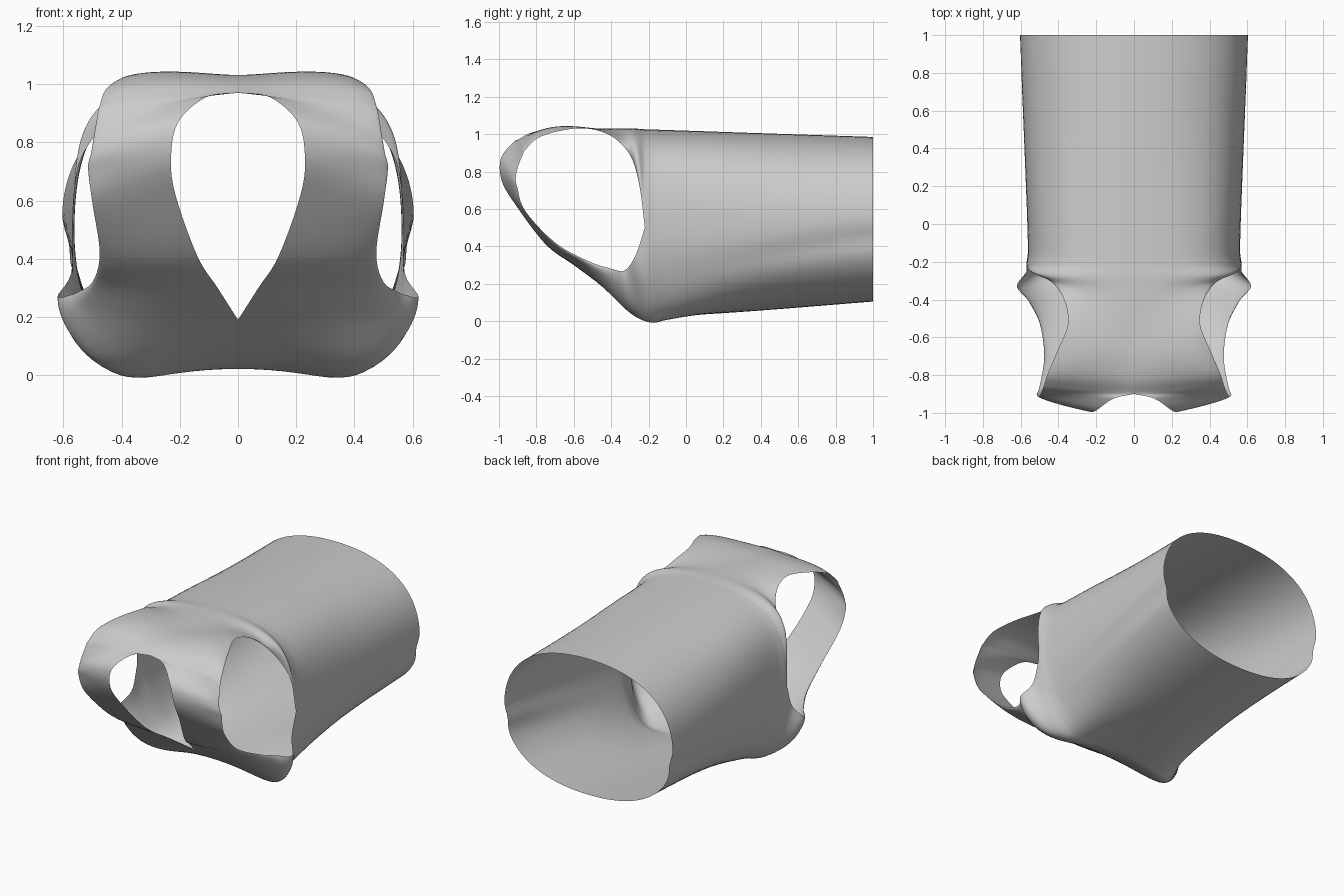
import bpy
import bmesh
from math import sin, pi, exp
from mathutils import Vector

STEPS = 5      # rows between two stations
ACROSS = 24    # faces from the centre line to the side

if "Cube" in bpy.data.objects:
    bpy.data.objects.remove(bpy.data.objects["Cube"])

# Side seam, shared by the back and front panels: hem to underarm
seam = [(.605, 1, .53), (.58, .4, .52), (.562, -.1, .5), (.57, -.22, .5)]
back_centre = [(0, 1, .985), (0, .4, 1.005), (0, -.1, 1.022), (0, -.22, 1.026)]
front_centre = [(0, 1, .105), (0, .4, .057), (0, 0, .03), (0, -.1, .022)]

# Each station: centre or neck edge, then armhole edge
neck_back = ((0, -.90, .97), (.48, -.865, .91))
neck_point = ((0, -.45, .19), (.56, -.40, .28))
yoke = [
    (back_centre[-1], seam[-1]),
    ((0, -.28, 1.03), (.545, -.25, .73)),
    ((0, -.35, 1.03), (.44, -.30, .89)),
    ((0, -.44, 1.03), (.37, -.40, .99)),
    ((0, -.56, 1.03), (.35, -.53, 1.03)),
    ((0, -.70, 1.03), (.40, -.66, 1.02)),
    ((0, -.82, 1.01), (.455, -.79, .98)),
    neck_back,
]
strap = [
    neck_back,
    ((.11, -.925, .955), (.495, -.90, .82)),
    ((.205, -.99, .87), (.505, -.91, .76)),
    ((.23, -.985, .75), (.515, -.90, .71)),
    ((.215, -.91, .62), (.50, -.86, .59)),
    ((.14, -.75, .41), (.475, -.70, .42)),
    ((.07, -.60, .30), (.50, -.52, .32)),
    neck_point,
]
chest = [
    neck_point,
    ((0, -.30, .08), (.62, -.33, .27)),
    ((0, -.18, .027), (.573, -.27, .35)),
    (front_centre[-1], seam[-1]),
]


def smooth_path(points):
    """Catmull-Rom path through all points."""
    pts = [Vector(p) for p in points]
    pts = [pts[0] * 2 - pts[1]] + pts + [pts[-1] * 2 - pts[-2]]
    path = []
    for a, b, c, d in zip(pts, pts[1:], pts[2:], pts[3:]):
        for i in range(STEPS):
            t = i / STEPS
            path.append((b * 2 + (c - a) * t + (a * 2 - b * 5 + c * 4 - d) * t**2
                         + (b * 3 - a - c * 3 + d) * t**3) / 2)
    path.append(pts[-2])
    return path


def cloth_row(inner, outer):
    """Rounded row of points that leaves the centre flat and meets the side upright."""
    inner = Vector((max(inner.x, 0), inner.y, inner.z))
    # Straps run almost straight from neck to armhole
    straight = min(max((-inner.y - .7) / .3, 0), .7)
    corner = inner.lerp(outer, straight)
    corner.x = outer.x
    # Boxier towards the underarm, flatter where the armhole cuts the row short
    fullness = 1.85 + .75 * exp(-((inner.y + .2) / .5)**2)
    fullness *= min((outer.x / .57)**2, 1)
    row = []
    for i in range(ACROSS + 1):
        v = i / ACROSS
        a, b, c = (1 - v)**2, fullness * v * (1 - v), v * v
        p = (inner * a + corner * b + outer * c) / (a + b + c)
        swell = sin(pi * v)**2
        # Chest fullness, shoulder rise and a soft side fold
        p.z -= .11 * swell * exp(-((p.y + .2) / .35)**2) * max(1 - p.z / .3, 0)
        p.z += .014 * swell * exp(-((p.y + .7) / .2)**2) * (p.z > .8)
        fold = exp(-((p.z - .28 - .17 * p.y) / .06)**2)
        p.x *= 1 - .03 * fold * min(max(p.y + .1, 0), 1)
        row.append(p)
    return row


def add_panel(bm, stations):
    """Skin the rows between two edge paths."""
    inner_points, outer_points = zip(*stations)
    rows = [[bm.verts.new(p) for p in cloth_row(a, b)]
            for a, b in zip(smooth_path(inner_points), smooth_path(outer_points))]
    for r, s in zip(rows, rows[1:]):
        for i in range(ACROSS):
            bm.faces.new((r[i], r[i + 1], s[i + 1], s[i]))


# One half of the garment, panel by panel
bm = bmesh.new()
for panel in (zip(back_centre, seam), zip(front_centre, seam), yoke, strap, chest):
    add_panel(bm, panel)
bmesh.ops.remove_doubles(bm, verts=bm.verts, dist=.0005)
bmesh.ops.recalc_face_normals(bm, faces=bm.faces)

mesh = bpy.data.meshes.new("sleeveless_top")
bm.to_mesh(mesh)
bm.free()
garment = bpy.data.objects.new("sleeveless_top", mesh)
bpy.context.collection.objects.link(garment)

# Other half
mirror = garment.modifiers.new("Mirror", "MIRROR")
mirror.use_clip = True
mirror.merge_threshold = .001

bpy.context.view_layer.objects.active = garment
garment.select_set(True)
bpy.ops.object.shade_smooth_by_angle(angle=pi / 4)
